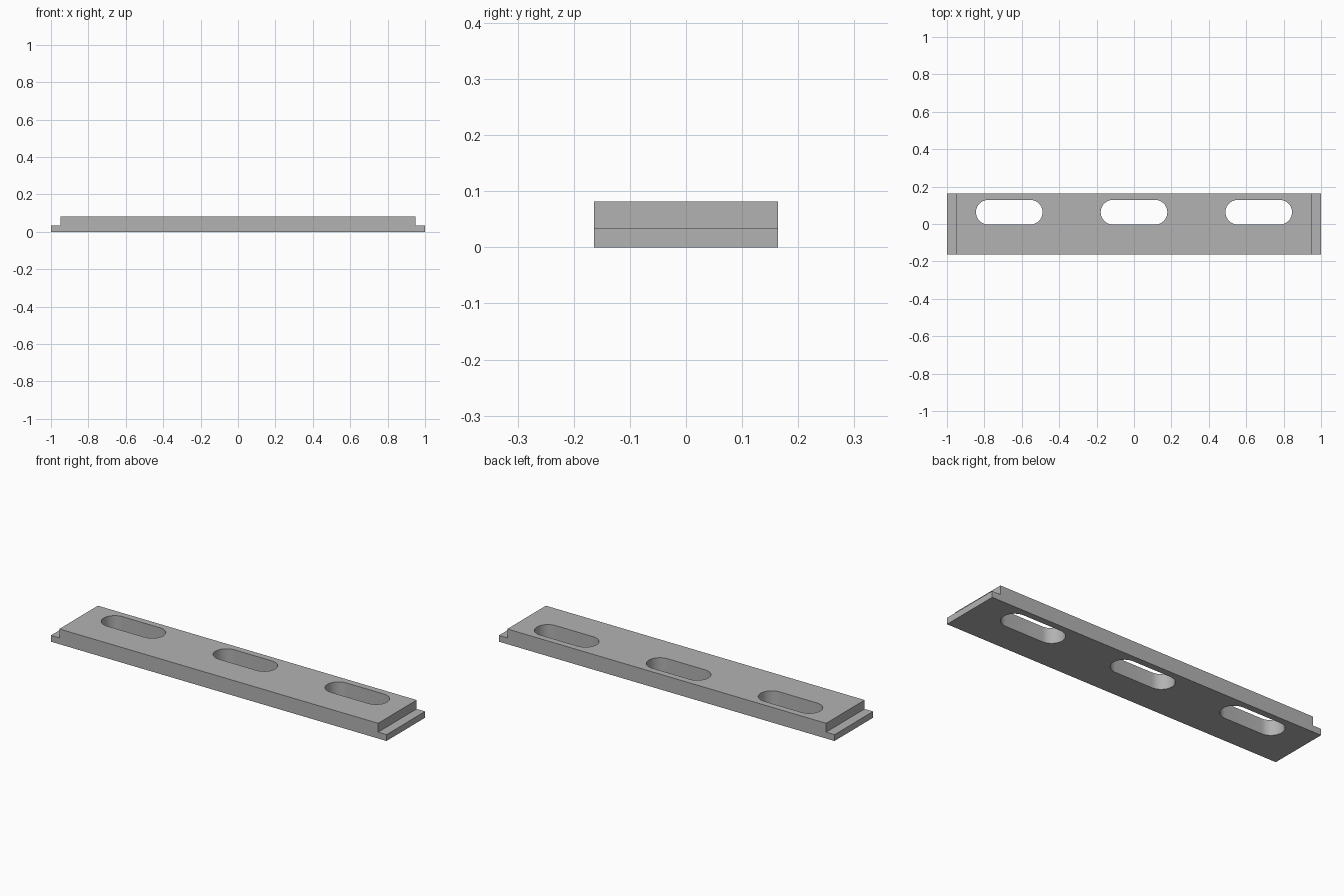
import bpy, bmesh, math
from mathutils import Vector

if "Cube" in bpy.data.objects:
    bpy.data.objects.remove(bpy.data.objects["Cube"], do_unlink=True)

HALF_Y, HEIGHT, LIP_Z, TOP_X = 0.164, 0.082, 0.034, 0.95
SLOT_Y, SLOT_R, SLOT_HALF, SLOT_STEP = 0.063, 0.066, 0.178, 0.667

steel = bpy.data.materials.new("plain grey")
steel.use_nodes = True
grey = (0.45, 0.45, 0.45, 1)
steel.diffuse_color = grey
steel.node_tree.nodes["Principled BSDF"].inputs["Base Color"].default_value = grey


def extrude_outline(name, points, direction):
    """Solid made by sweeping a closed flat outline along a direction."""
    bm = bmesh.new()
    face = bm.faces.new([bm.verts.new(p) for p in points])
    swept = bmesh.ops.extrude_face_region(bm, geom=[face])["geom"]
    verts = [v for v in swept if isinstance(v, bmesh.types.BMVert)]
    bmesh.ops.translate(bm, verts=verts, vec=Vector(direction))
    bmesh.ops.recalc_face_normals(bm, faces=bm.faces)
    mesh = bpy.data.meshes.new(name)
    bm.to_mesh(mesh)
    bm.free()
    mesh.materials.append(steel)
    obj = bpy.data.objects.new(name, mesh)
    bpy.context.collection.objects.link(obj)
    return obj


# Bar with a low lip at each end
right = [(1, 0), (1, LIP_Z), (TOP_X, LIP_Z), (TOP_X, HEIGHT)]
profile = right + [(-x, z) for x, z in reversed(right)]
bar = extrude_outline("slotted_bar", [(x, -HALF_Y, z) for x, z in profile],
                      (0, 2 * HALF_Y, 0))


# Three round-ended slots cut through the bar
def slot_outline(cx, segments=20):
    points = []
    for side in (1, -1):
        for i in range(segments + 1):
            a = math.pi * (i / segments - 0.5)
            points.append((cx + side * (SLOT_HALF - SLOT_R + SLOT_R * math.cos(a)),
                           SLOT_Y + side * SLOT_R * math.sin(a), -HEIGHT))
    return points


for i in (-1, 0, 1):
    cutter = extrude_outline("slot_cutter", slot_outline(i * SLOT_STEP),
                             (0, 0, 3 * HEIGHT))
    cutter.hide_render = True
    cutter.hide_set(True)
    cut = bar.modifiers.new("slot", 'BOOLEAN')
    cut.operation = 'DIFFERENCE'
    cut.solver = 'EXACT'
    cut.object = cutter

# Bake the cuts, then smooth the round ends only
bpy.context.view_layer.objects.active = bar
bar.select_set(True)
for name in [m.name for m in bar.modifiers]:
    bpy.ops.object.modifier_apply(modifier=name)
for obj in [o for o in bpy.data.objects if o.name.startswith("slot_cutter")]:
    bpy.data.objects.remove(obj, do_unlink=True)
bpy.ops.object.shade_smooth_by_angle(angle=math.radians(30))
